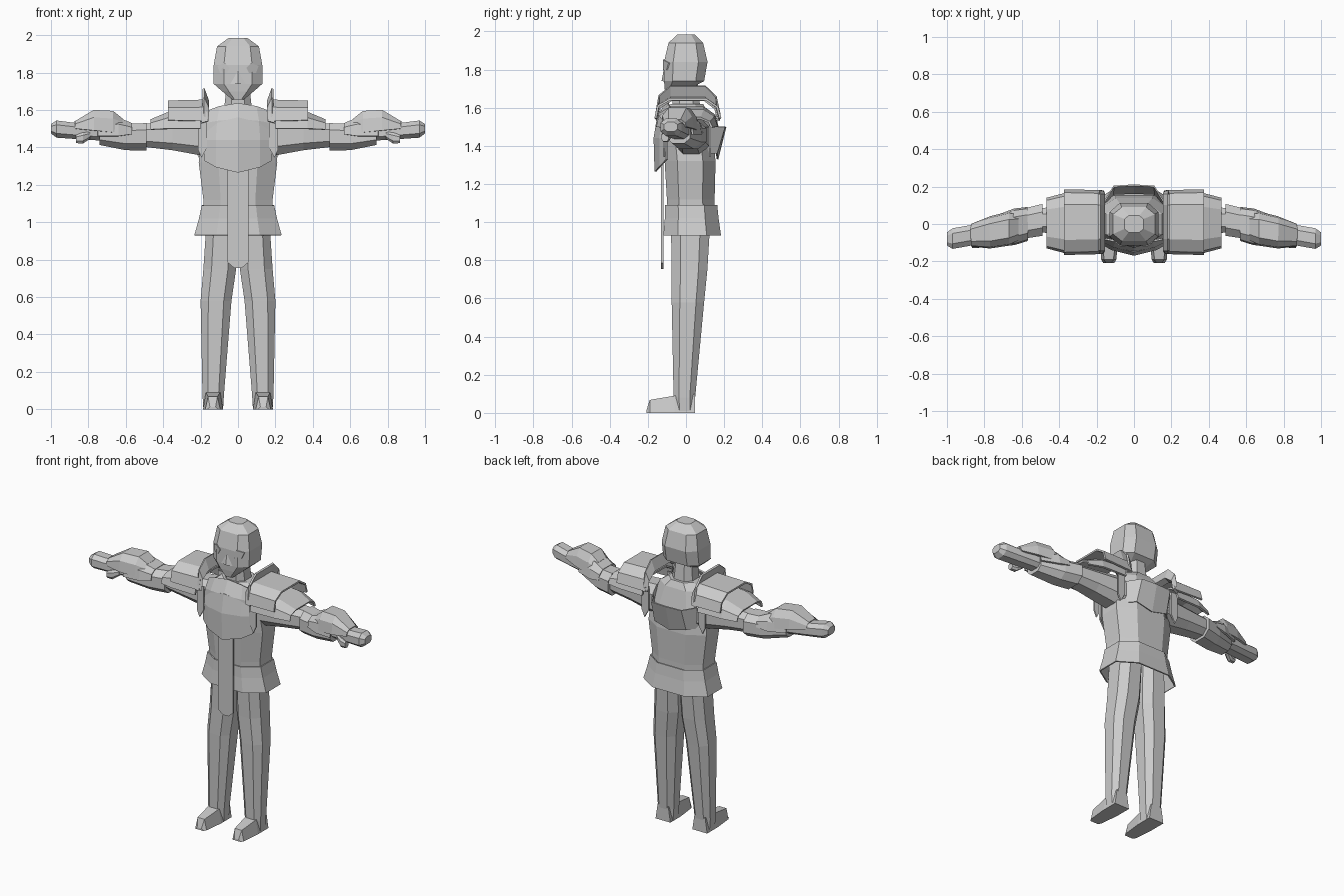
import bpy


def make(name, verts, faces, mirror=False, thick=0):
    me = bpy.data.meshes.new(name)
    me.from_pydata(verts, [], faces)
    ob = bpy.data.objects.new(name, me)
    bpy.context.collection.objects.link(ob)
    if thick:
        s = ob.modifiers.new("thickness", 'SOLIDIFY')
        s.thickness = thick
        s.offset = 0
    if mirror:
        ob.modifiers.new("mirror", 'MIRROR')
    return ob


def skin(name, rows, closed=True, caps=True, **kw):
    """Join rows of points into a tube (closed) or a sheet."""
    n = len(rows[0])
    verts = [p for r in rows for p in r]
    faces = []
    for i in range(len(rows) - 1):
        for j in range(n if closed else n - 1):
            a, b = i * n + j, i * n + (j + 1) % n
            faces.append((a, b, b + n, a + n))
    if closed and caps:
        faces.append(tuple(range(n))[::-1])
        faces.append(tuple(range(len(verts) - n, len(verts))))
    return make(name, verts, faces, **kw)


def octagon(a, b, ha, hb, k=0.5):
    return [(a + ha * u, b + hb * v) for u, v in
            ((1, -k), (1, k), (k, 1), (-k, 1), (-1, k), (-1, -k), (-k, -1), (k, -1))]


def upright(name, rings, k=0.5, **kw):
    """Rings are z, x min, x max, y front, y back."""
    rows = [[(x, y, z) for x, y in octagon((x0 + x1) / 2, (y0 + y1) / 2,
             (x1 - x0) / 2, (y1 - y0) / 2, k)] for z, x0, x1, y0, y1 in rings]
    return skin(name, rows, **kw)


def limb(name, rings):
    """Rings are x, centre y, centre z, half depth, half height."""
    rows = [[(x, y, z) for y, z in octagon(cy, cz, hy, hz)] for x, cy, cz, hy, hz in rings]
    return skin(name, rows, mirror=True)


def arch(name, stations, thick=0.012):
    """Stations are x, centre y, half depth, top z, bottom z."""
    prof = ((-1, 0), (-.92, .65), (-.55, 1), (.55, 1), (.9, .6), (1, 0))
    rows = [[(x, cy + hy * u, zb + (zt - zb) * v) for u, v in prof]
            for x, cy, hy, zt, zb in stations]
    return skin(name, rows, closed=False, mirror=True, thick=thick)


def front_sheet(name, rows):
    """Rows are half width, side z, centre z, side y, centre y."""
    out = []
    for w, zs, zc, ys, yc in rows:
        out.append([(w * u, yc + (ys - yc) * t, zc + (zs - zc) * t)
                    for u, t in ((-1, 1), (-.65, .45), (0, 0), (.65, .45), (1, 1))])
    return skin(name, out, closed=False, thick=.01)


# Head and face
upright("head", [(1.655, -.03, .03, -.105, -.05), (1.70, -.085, .085, -.112, .02),
                 (1.74, -.13, .13, -.115, .095), (1.84, -.13, .13, -.115, .113),
                 (1.94, -.112, .112, -.092, .09), (1.985, -.05, .05, -.045, .045)], k=.58)
eye = [(.045, 1.825), (.072, 1.852), (.11, 1.835), (.096, 1.797), (.06, 1.797)]
skin("eye", [[(x, -y + max(0, x - .075) * .85, z) for x, z in eye] for y in (.105, .121)],
     mirror=True)
make("nose", [(0, -.115, 1.81), (-.048, -.113, 1.738), (.048, -.113, 1.738), (0, -.128, 1.74)],
     [(0, 1, 3), (0, 3, 2), (1, 2, 3), (0, 2, 1)])
upright("neck", [(1.55, -.08, .08, -.07, .08), (1.74, -.06, .06, -.07, .06)])

# Torso with an open flared back collar
upright("torso", [(1.04, -.185, .185, -.095, .15), (1.12, -.185, .185, -.10, .15),
                  (1.32, -.21, .21, -.112, .155), (1.46, -.195, .195, -.125, .14),
                  (1.58, -.15, .15, -.11, .11), (1.62, -.09, .09, -.08, .09)])
collar = [(-1, .0), (-.95, .06), (-.55, .16), (0, .165), (.55, .16), (.95, .06), (1, 0)]
skin("back_collar", [[(.205 * u, y, 1.36 - .03 * (abs(u) < .3)) for u, y in collar],
                     [(.195 * u, y * 1.26, 1.50) for u, y in collar]],
     closed=False, thick=.008)
upright("skirt", [(1.09, -.19, .19, -.105, .16), (1.02, -.205, .205, -.107, .167),
                  (.93, -.23, .23, -.115, .18)], caps=False, thick=.008)

# Chest armour and tabard
front_sheet("gorget", [(.15, 1.60, 1.635, -.08, -.10), (.17, 1.53, 1.55, -.09, -.145),
                       (.18, 1.47, 1.46, -.09, -.15)])
front_sheet("breastplate", [(.17, 1.50, 1.56, -.09, -.145), (.18, 1.44, 1.44, -.10, -.165),
                            (.18, 1.33, 1.265, -.10, -.16)])
tab = [(-.055, 1.32), (-.055, .785), (-.02, .755), (.02, .755), (.055, .785), (.055, 1.32)]
skin("tabard", [[(x, y, z) for x, z in tab] for y in (-.118, -.13)])

# Shoulder straps hanging at front and back
for name, x, y in (("front_strap", .19, -.115), ("back_strap", .205, .125)):
    outline = [(-.025, 1.55), (-.025, 1.40), (.005, 1.345), (.025, 1.39), (.025, 1.55)]
    skin(name, [[(x + u, y + d, z) for u, z in outline] for d in (-.005, .005)], mirror=True)

# Legs and feet
upright("leg", [(1.05, .005, .165, -.08, .13), (.75, .01, .185, -.075, .112),
                (.58, .035, .20, -.075, .095), (.08, .075, .19, -.065, .048),
                (0, .08, .185, -.06, .048)], mirror=True)
foot = [(.048, .08, .187, .10), (-.06, .08, .187, .09), (-.19, .095, .175, .068),
        (-.208, .105, .165, .012)]
skin("foot", [[(x0, y, 0), (x1, y, 0), (x1 - .015, y, z), (x0 + .015, y, z)]
              for y, x0, x1, z in foot], mirror=True)

# Arms and hands
limb("upper_arm", [(.16, .03, 1.45, .09, .10), (.35, .02, 1.46, .08, .075),
                   (.52, .02, 1.465, .062, .06)])
limb("forearm", [(.49, .022, 1.457, .085, .073), (.60, .0, 1.455, .08, .07),
                 (.74, -.04, 1.468, .062, .055)])
limb("hand", [(.71, -.03, 1.475, .05, .04), (.84, -.055, 1.485, .055, .042),
              (.97, -.078, 1.498, .055, .046), (1.0, -.08, 1.50, .035, .025)])
limb("thumb", [(.79, -.085, 1.465, .02, .018), (.83, -.105, 1.45, .022, .03),
               (.865, -.11, 1.445, .018, .022)])

# Gauntlet plates
arch("gauntlet_plate", [(.62, -.015, .07, 1.55, 1.50), (.67, -.025, .085, 1.59, 1.48),
                        (.77, -.045, .08, 1.595, 1.49), (.87, -.06, .055, 1.535, 1.50)])
arch("gauntlet_underplate", [(.57, 0, .085, 1.525, 1.47), (.64, -.015, .092, 1.555, 1.46),
                             (.75, -.04, .075, 1.54, 1.46)])

# Layered pauldrons with a raised inner flange
arch("pauldron", [(.17, .01, .165, 1.65, 1.54), (.375, .01, .17, 1.645, 1.545)])
arch("pauldron_lower_plate", [(.20, .005, .16, 1.60, 1.50), (.37, .005, .155, 1.585, 1.50),
                              (.465, .005, .13, 1.545, 1.495)])
arch("pauldron_flange", [(.195, .01, .16, 1.64, 1.53), (.16, .01, .165, 1.65, 1.54),
                         (.185, .01, .165, 1.715, 1.57)])
